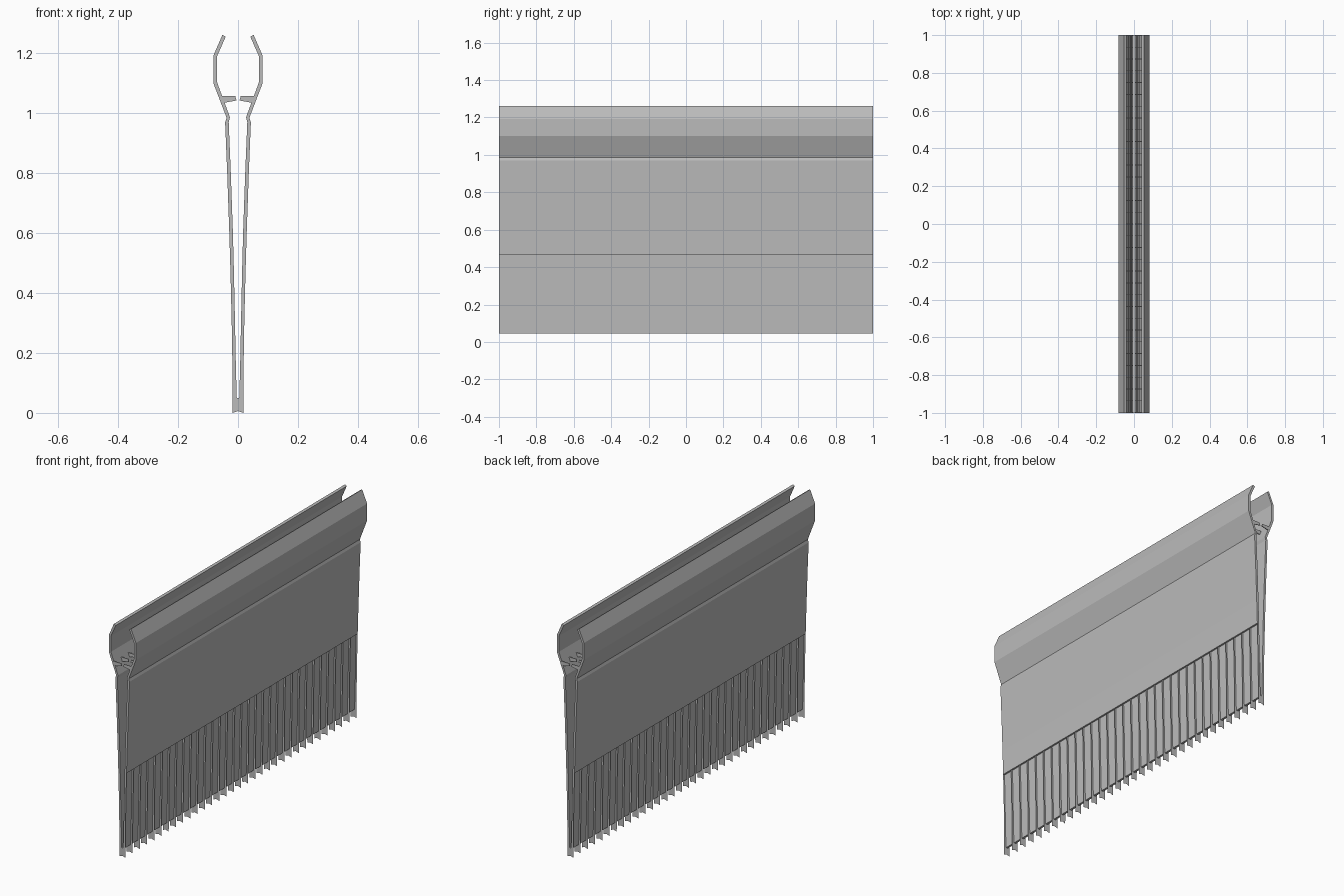
import bpy, bmesh

cube = bpy.data.objects.get("Cube")
if cube:
    bpy.data.objects.remove(cube, do_unlink=True)

grey = bpy.data.materials.new("plain grey")
grey.use_nodes = True
colour = (0.5, 0.5, 0.5, 1)
grey.diffuse_color = colour
grey.node_tree.nodes["Principled BSDF"].inputs["Base Color"].default_value = colour

FINS = 32
PITCH = 2 / FINS


def add_part(name, profiles, stations, depth):
    """Place x-z profiles at each y station; extrude along y when depth > 0."""
    bm = bmesh.new()
    for y in stations:
        for profile in profiles:
            front = [bm.verts.new((x, y, z)) for x, z in profile]
            bm.faces.new(front)
            if depth:
                back = [bm.verts.new((x, y + depth, z)) for x, z in profile]
                bm.faces.new(back[::-1])
                n = len(front)
                for i in range(n):
                    j = (i + 1) % n
                    bm.faces.new((front[i], back[i], back[j], front[j]))
    if depth:
        bmesh.ops.recalc_face_normals(bm, faces=bm.faces[:])
    mesh = bpy.data.meshes.new(name)
    bm.to_mesh(mesh)
    bm.free()
    mesh.materials.append(grey)
    obj = bpy.data.objects.new(name, mesh)
    bpy.context.collection.objects.link(obj)
    return obj


def mirrored(profile):
    return [(-x, z) for x, z in profile]


# Outer and inner lines of the slender legs, from the step upward and downward
upper_outer = [(0.025, 0.465), (0.029, 0.6), (0.036, 0.8), (0.043, 0.97)]
lower_outer = [(0.018, 0), (0.0185, 0.15), (0.021, 0.3), (0.025, 0.465)]
lower_inner = [(0.004, 0.045), (0.007, 0.15), (0.010, 0.3), (0.0135, 0.465)]
upper_inner = [(0.0135, 0.465), (0.017, 0.6), (0.024, 0.8), (0.031, 0.97)]

# Upper leg walls running into the angular gripping jaws
jaw_outer = [(0.038, 0.985), (0.082, 1.10), (0.082, 1.193), (0.052, 1.262)]
jaw_inner = [(0.041, 1.256), (0.070, 1.19), (0.070, 1.104), (0.027, 0.987)]
wall = upper_outer + jaw_outer + jaw_inner + upper_inner[::-1]
for side, profile in (("left", wall), ("right", mirrored(wall))):
    add_part(side + "_wall_and_jaw", [profile], [-1], 2)

# Thin folded web between the lower ribs
web_outer = [(x + 0.002, z) for x, z in lower_inner]
half = web_outer + lower_inner[::-1]
add_part("lower_web", [half, mirrored(half)], [-1], 2)
add_part("web_fold", [[(-0.006, 0.045), (0.006, 0.045),
                       (0.004, 0.049), (-0.004, 0.049)]], [-1], 2)

# Sheet ribs shaped like a narrow fork
fork = (lower_outer + lower_inner[::-1] + mirrored(lower_inner)
        + mirrored(lower_outer)[::-1] + [(0, 0.006)])
add_part("lower_ribs", [fork], [-1 + i * PITCH for i in range(FINS + 1)], 0)

# Small inward teeth inside the jaws
tooth = [(0.058, 1.057), (0.009, 1.057), (0.005, 1.043), (0.046, 1.035)]
tooth_depth = 0.004
add_part("jaw_teeth", [tooth, mirrored(tooth)],
         [-1 + i * (2 - tooth_depth) / FINS for i in range(FINS + 1)], tooth_depth)
